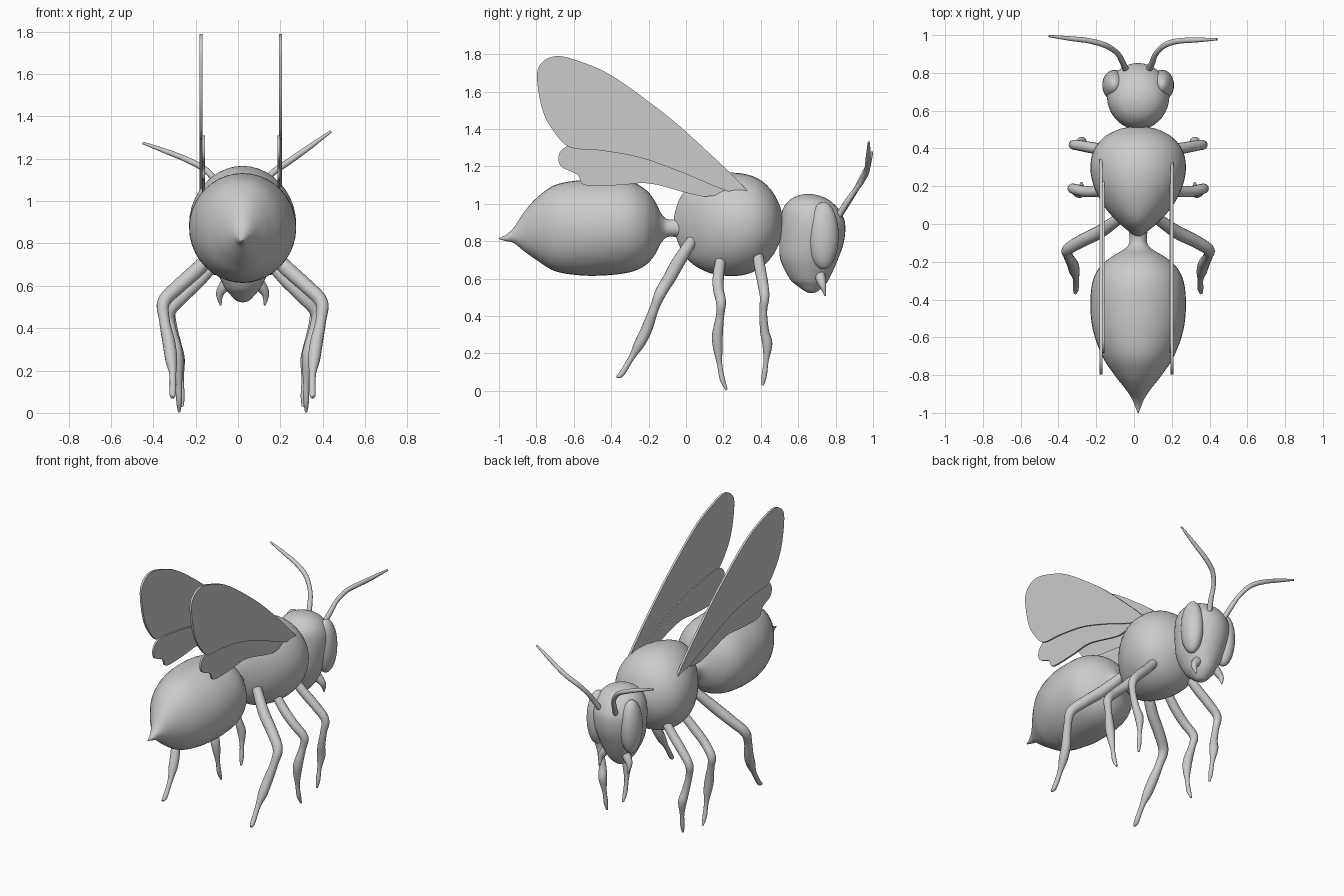
import bpy, bmesh, math
from mathutils import Vector

CX = 0.022  # body symmetry line


def spline(pts, steps, closed=False):
    """Catmull-Rom interpolation of tuples of any size."""
    n, out = len(pts), []
    for i in range(n if closed else n - 1):
        idx = [(i + k) % n if closed else min(max(i + k, 0), n - 1) for k in (-1, 0, 1, 2)]
        a, b, c, d = (pts[j] for j in idx)
        for s in range(steps):
            t = s / steps
            out.append(tuple(0.5 * (2*q + (r-p)*t + (2*p-5*q+4*r-w)*t*t + (3*q-p-3*r+w)*t**3)
                             for p, q, r, w in zip(a, b, c, d)))
    if not closed:
        out.append(tuple(pts[-1]))
    return out


def finish(name, bm, angle=50):
    bmesh.ops.recalc_face_normals(bm, faces=bm.faces[:])
    me = bpy.data.meshes.new(name)
    bm.to_mesh(me)
    bm.free()
    ob = bpy.data.objects.new(name, me)
    bpy.context.collection.objects.link(ob)
    bpy.ops.object.select_all(action='DESELECT')
    ob.select_set(True)
    bpy.context.view_layer.objects.active = ob
    bpy.ops.object.shade_smooth_by_angle(angle=math.radians(angle))
    return ob


def loft(name, rings, seg):
    """Skin a list of (centre, u, v) ellipses."""
    bm = bmesh.new()
    loops = [[bm.verts.new(c + u * math.cos(2*math.pi*i/seg) + v * math.sin(2*math.pi*i/seg))
              for i in range(seg)] for c, u, v in rings]
    for a, b in zip(loops, loops[1:]):
        for i in range(seg):
            j = (i + 1) % seg
            bm.faces.new((a[i], a[j], b[j], b[i]))
    bm.faces.new(loops[0])
    bm.faces.new(loops[-1])
    return finish(name, bm)


def tube(name, pts, seg=14):
    """Limb through (x, y, z, radius) points."""
    path = spline(pts, 5)
    pos = [Vector(p[:3]) for p in path]
    u, rings = Vector((0.3, 1, 0.1)), []
    for i, p in enumerate(path):
        t = (pos[min(i + 1, len(pos) - 1)] - pos[max(i - 1, 0)]).normalized()
        u = (u - t * u.dot(t)).normalized()
        r = max(p[3], 0.002)
        rings.append((pos[i], u * r, t.cross(u) * r))
    loft(name, rings, seg)


def along_y(name, pts):
    """Body segment from (y, z centre, x radius, z radius)."""
    loft(name, [(Vector((CX, y, z)), Vector((max(rx, .002), 0, 0)), Vector((0, 0, max(rz, .002))))
                for y, z, rx, rz in spline(pts, 6)], 40)


# Abdomen with stinger and narrow waist
along_y("abdomen", [
    (-1.0, .814, .003, .003), (-.96, .818, .018, .018), (-.92, .832, .036, .042),
    (-.87, .85, .07, .1), (-.8, .865, .125, .165), (-.7, .87, .19, .23),
    (-.56, .872, .24, .255), (-.42, .875, .253, .257), (-.3, .877, .24, .243),
    (-.22, .874, .197, .205), (-.17, .872, .135, .15), (-.13, .87, .07, .075),
    (-.09, .87, .046, .046), (0, .87, .055, .055)])

# Thorax
along_y("thorax", [
    (-.065, .9, .003, .004), (-.06, .9, .02, .05), (-.035, .9, .055, .125), (.017, .895, .115, .2),
    (.1, .89, .185, .25), (.2, .89, .235, .274), (.3, .89, .253, .272),
    (.39, .892, .235, .24), (.46, .893, .18, .175), (.5, .893, .105, .1),
    (.512, .893, .055, .055), (.517, .893, .003, .003)])

# Head, lofted from chin to crown: (z, y centre, x radius, y radius)
head = [(.522, .67, .003, .003), (.53, .67, .03, .03), (.56, .667, .06, .07), (.6, .66, .09, .106),
        (.7, .658, .135, .153), (.8, .672, .158, .173), (.9, .677, .165, .173),
        (.97, .667, .148, .15), (1.02, .66, .108, .105), (1.045, .655, .055, .053), (1.053, .655, .003, .003)]
loft("head", [(Vector((CX, y, z)), Vector((max(rx, .002), 0, 0)), Vector((0, max(ry, .002), 0)))
              for z, y, rx, ry in spline(head, 6)], 36)

# Legs: (offset from centre, y, z, radius)
legs = {
    "hind_leg": [(.10, .03, .80, .03), (.2, -.04, .69, .035), (.30, -.09, .6, .034),
                 (.372, -.135, .525, .031), (.37, -.17, .44, .025), (.348, -.21, .33, .03),
                 (.337, -.25, .25, .028), (.33, -.29, .18, .016), (.33, -.345, .09, .015),
                 (.335, -.37, .075, .006)],
    "middle_leg": [(.12, .19, .72, .027), (.2, .175, .63, .03), (.28, .172, .55, .029),
                   (.345, .187, .475, .027), (.337, .182, .4, .022), (.315, .168, .3, .029),
                   (.305, .17, .23, .026), (.3, .18, .14, .014), (.3, .195, .06, .014),
                   (.3, .218, .005, .006)],
    "front_leg": [(.12, .38, .75, .027), (.2, .395, .66, .03), (.28, .41, .58, .029),
                  (.34, .42, .505, .026), (.333, .413, .42, .021), (.312, .42, .32, .024),
                  (.3, .435, .25, .027), (.292, .428, .16, .014), (.288, .418, .08, .014),
                  (.285, .41, .03, .006)]}
mandible = [(.05, .71, .64, .03), (.085, .72, .6, .027), (.108, .732, .56, .018), (.104, .745, .508, .004)]

# Wing outlines in (y, z)
fore = [(.34, 1.055), (.017, 1.37), (-.195, 1.543), (-.41, 1.693), (-.57, 1.762), (-.69, 1.79),
        (-.77, 1.755), (-.797, 1.677), (-.765, 1.494), (-.695, 1.37), (-.615, 1.30),
        (-.464, 1.286), (-.25, 1.248), (-.035, 1.173), (.216, 1.07)]
hind = [(.225, 1.075), (-.035, 1.183), (-.25, 1.258), (-.464, 1.296), (-.60, 1.31), (-.65, 1.3),
        (-.68, 1.26), (-.668, 1.2), (-.58, 1.155), (-.54, 1.1), (-.357, 1.1), (-.196, 1.109),
        (.017, 1.055), (.114, 1.04)]


def wing(name, outline, x, thick):
    bm = bmesh.new()
    face = bm.faces.new([bm.verts.new((x - thick / 2, y, z)) for y, z in spline(outline, 5, True)])
    top = bmesh.ops.extrude_face_region(bm, geom=[face])["geom"]
    bmesh.ops.translate(bm, vec=(thick, 0, 0), verts=[v for v in top if isinstance(v, bmesh.types.BMVert)])
    finish(name, bm, 40)


for side, s in (("left", -1), ("right", 1)):
    for part, pts in list(legs.items()) + [("mandible", mandible)]:
        tube(f"{side}_{part}", [(CX + s * x, y, z, r) for x, y, z, r in pts])
    wing(f"{side}_forewing", fore, .013 + s * .188, .014)
    wing(f"{side}_hindwing", hind, .015 + s * .178, .012)
    # Large compound eye
    bpy.ops.mesh.primitive_uv_sphere_add(segments=32, ring_count=20, radius=1,
                                         location=(CX + s * .126, .735, .83))
    eye = bpy.context.object
    eye.name = f"{side}_eye"
    eye.scale = (.064, .081, .18)
    bpy.ops.object.shade_smooth()

# Antennae, posed differently on each side
tube("right_antenna", [(.07, .80, .91, .018), (.097, .855, 1.0, .016), (.115, .9, 1.065, .014),
                       (.16, .945, 1.13, .015), (.23, .968, 1.18, .015), (.33, .974, 1.25, .013),
                       (.44, .978, 1.33, .006)])
tube("left_antenna", [(-.035, .80, .91, .018), (-.062, .86, 1.0, .016), (-.09, .905, 1.07, .014),
                      (-.15, .945, 1.145, .015), (-.24, .97, 1.195, .014), (-.34, .982, 1.235, .012),
                      (-.45, .995, 1.275, .006)])
